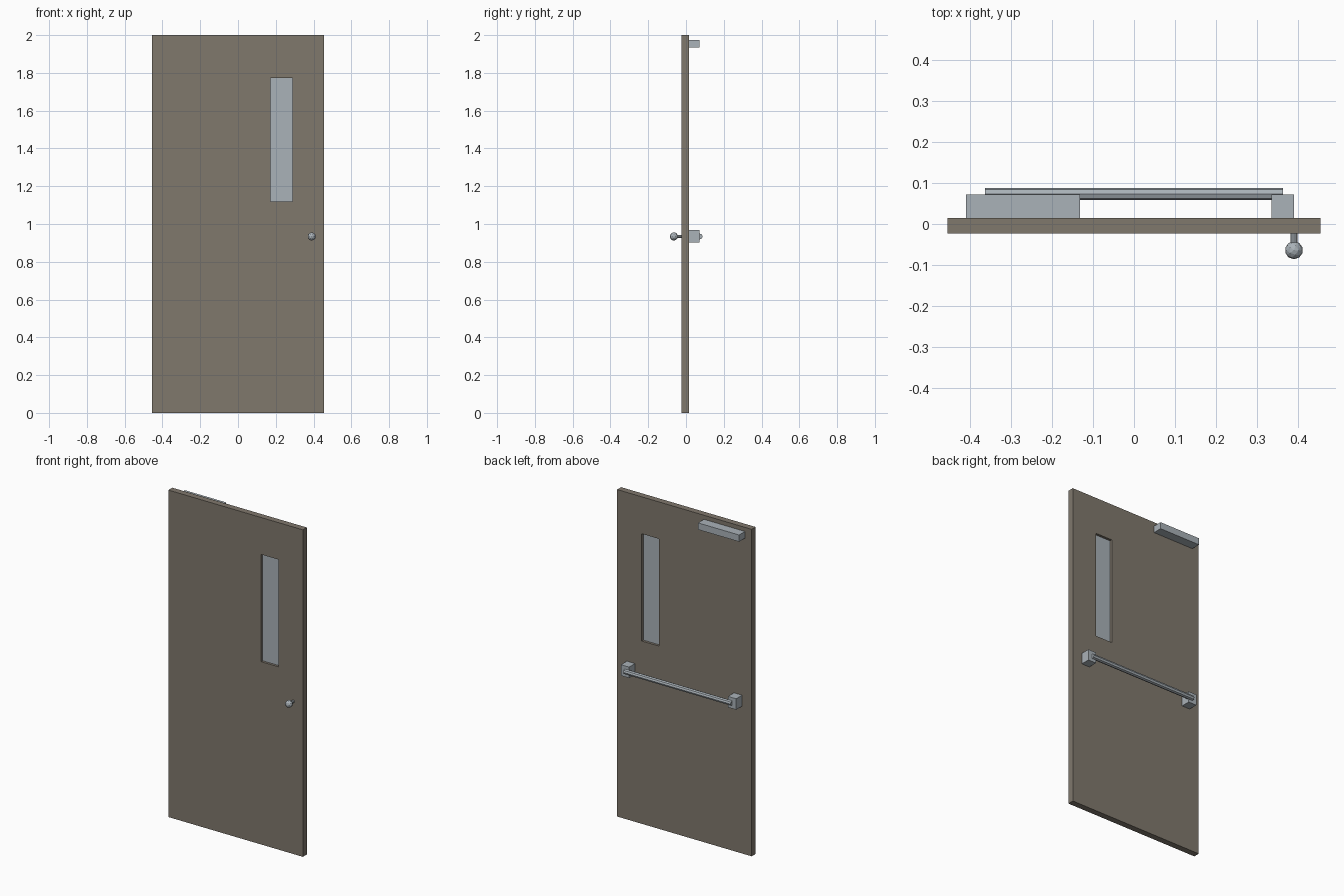
import bpy, bmesh, math
from mathutils import Matrix

if "Cube" in bpy.data.objects:
    bpy.data.objects.remove(bpy.data.objects["Cube"])


def material(name, rgb):
    m = bpy.data.materials.new(name)
    m.diffuse_color = (*rgb, 1)
    m.use_nodes = True
    m.node_tree.nodes["Principled BSDF"].inputs["Base Color"].default_value = m.diffuse_color
    return m


PAINT = material("taupe paint", (0.216, 0.188, 0.152))
STEEL = material("grey steel", (0.40, 0.445, 0.48))
GLASS = material("pale glass", (0.40, 0.445, 0.48))


def finish(name, bm, mat):
    bmesh.ops.recalc_face_normals(bm, faces=bm.faces)
    me = bpy.data.meshes.new(name)
    bm.to_mesh(me)
    bm.free()
    me.materials.append(mat)
    ob = bpy.data.objects.new(name, me)
    bpy.context.collection.objects.link(ob)
    return ob


def box(name, lo, hi, mat):
    bm = bmesh.new()
    c = [(a + b) / 2 for a, b in zip(lo, hi)]
    s = [b - a for a, b in zip(lo, hi)]
    bmesh.ops.create_cube(bm, size=1, matrix=Matrix.Translation(c) @ Matrix.Diagonal((*s, 1)))
    return finish(name, bm, mat)


def rod(name, centre, radius, length, axis, sides, mat):
    bm = bmesh.new()
    turn = Matrix.Rotation(math.pi / 2, 4, 'Y' if axis == 'x' else 'X')
    bmesh.ops.create_cone(bm, cap_ends=True, segments=sides, radius1=radius, radius2=radius,
                          depth=length, matrix=Matrix.Translation(centre) @ turn)
    return finish(name, bm, mat)


FRONT, BACK = -0.023, 0.015
WX = (0.173, 0.289)
WZ = (1.118, 1.774)

# Door slab: two outlines (outer and window) bridged into a ring, then extruded
bm = bmesh.new()
loops = []
for (x0, x1), (z0, z1) in (((-0.455, 0.455), (0, 2)), (WX, WZ)):
    loops.append([bm.verts.new((x, FRONT, z)) for x, z in ((x0, z0), (x1, z0), (x1, z1), (x0, z1))])
outer, inner = loops
for i in range(4):
    j = (i + 1) % 4
    bm.faces.new((outer[i], outer[j], inner[j], inner[i]))
ext = bmesh.ops.extrude_face_region(bm, geom=bm.faces[:])
bmesh.ops.translate(bm, vec=(0, BACK - FRONT, 0),
                    verts=[g for g in ext["geom"] if isinstance(g, bmesh.types.BMVert)])
finish("door_slab", bm, PAINT)

# Recessed window pane
box("window_pane", (WX[0], -0.008, WZ[0]), (WX[1], 0.0, WZ[1]), GLASS)

# Door closer on the back
box("door_closer", (-0.41, BACK, 1.934), (-0.132, 0.072, 1.975), STEEL)

# Push bar with an end bracket on each side
for side, x in (("left", -0.3625), ("right", 0.3625)):
    box(f"push_bar_bracket_{side}", (x - 0.0275, BACK, 0.901), (x + 0.0275, 0.072, 0.968), STEEL)
rod("push_bar", (0, 0.073, 0.934), 0.015, 0.726, 'x', 8, STEEL)

# Knob on the front
rod("knob_stem", (0.39, -0.035, 0.934), 0.009, 0.026, 'y', 10, STEEL)
bm = bmesh.new()
bmesh.ops.create_icosphere(bm, subdivisions=2, radius=0.022,
                           matrix=Matrix.Translation((0.39, -0.064, 0.934)))
finish("knob", bm, STEEL)
